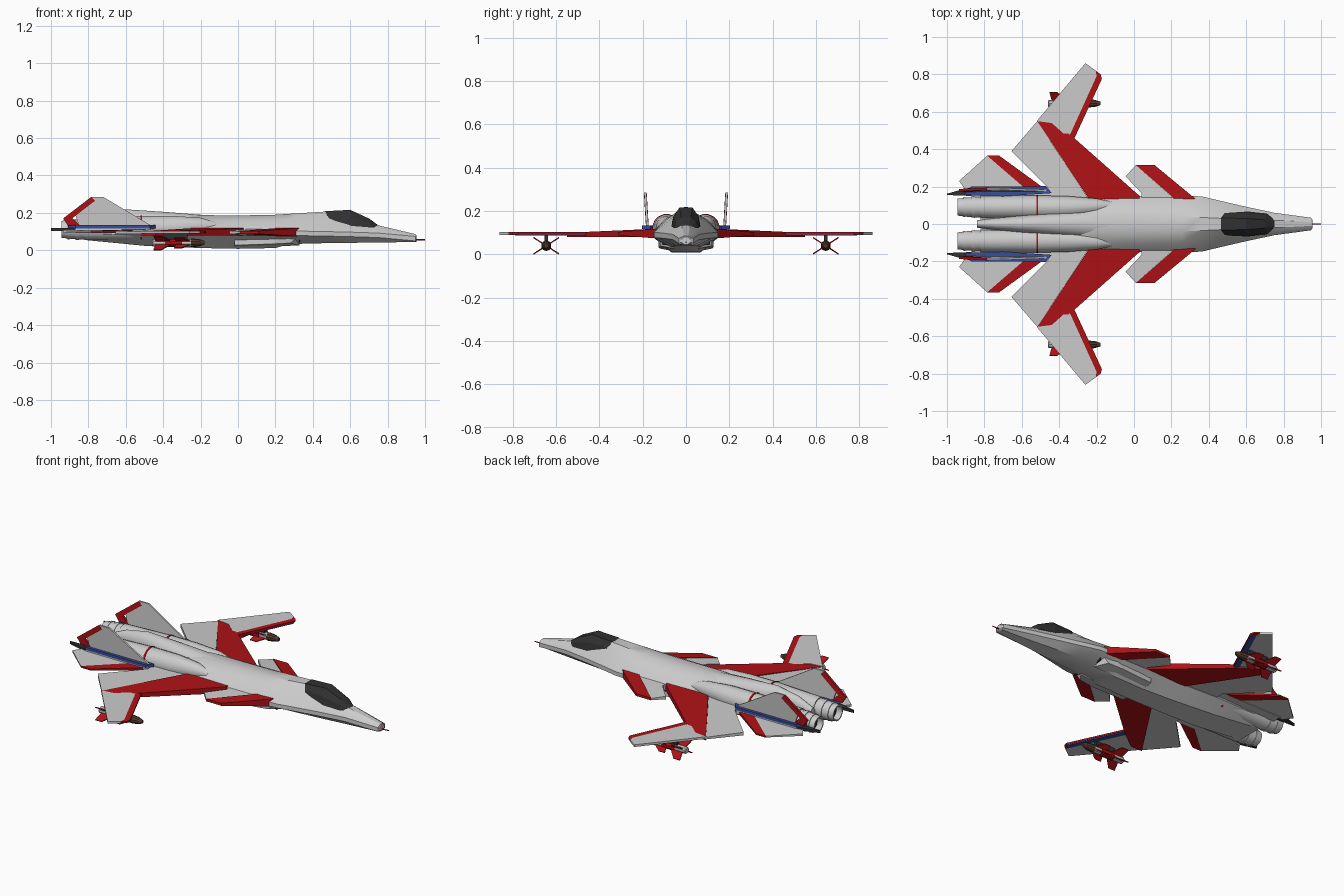
import bpy, bmesh, math
from mathutils import Vector

def mat(name, rgb):
    m = bpy.data.materials.new(name)
    m.diffuse_color = (*rgb, 1)
    return m

RED = mat("red", (0.42, 0.006, 0.008))
BLUE = mat("blue", (0.04, 0.075, 0.32))
DARK = mat("dark", (0.03, 0.03, 0.03))
BROWN = mat("brown", (0.09, 0.04, 0.025))

def loft(name, rings, color=None, mirror=False, smooth=True, caps=True):
    """Skin a list of equal-length point rings."""
    bm = bmesh.new()
    vs = [[bm.verts.new(p) for p in r] for r in rings]
    n = len(rings[0])
    for a, b in zip(vs, vs[1:]):
        for i in range(n):
            j = (i + 1) % n
            bm.faces.new((a[i], a[j], b[j], b[i]))
    if caps:
        bm.faces.new(vs[0])
        bm.faces.new(vs[-1])
    bmesh.ops.recalc_face_normals(bm, faces=bm.faces)
    me = bpy.data.meshes.new(name)
    bm.to_mesh(me)
    bm.free()
    ob = bpy.data.objects.new(name, me)
    bpy.context.collection.objects.link(ob)
    if color:
        me.materials.append(color)
    if smooth:
        me.shade_smooth()
        me.set_sharp_from_angle(angle=math.radians(32))
    if mirror:
        md = ob.modifiers.new("mirror", 'MIRROR')
        md.use_axis = (False, True, False)
    return ob

def oval(x, cy, cz, ry, rz, n=16):
    return [(x, cy + ry * math.cos(2 * math.pi * (i + .5) / n),
             cz + rz * math.sin(2 * math.pi * (i + .5) / n)) for i in range(n)]

def plate(name, pts, lo, hi, color=None):
    """Flat panel in plan view; lo and hi are (z at y=.15, slope in y)."""
    z = lambda f, y: f[0] + f[1] * (y - .15)
    return loft(name, [[(x, y, z(f, y)) for x, y in pts] for f in (lo, hi)],
                color, True, False)

def upright(name, pts, thick, color=None):
    """Fin panel in side view, leaning slightly outward."""
    y = lambda z: .178 + .06 * (z - .12)
    return loft(name, [[(x, y(z) + s * thick, z) for x, z in pts] for s in (-.5, .5)],
                color, True, False)

# fuselage: x, half width, its z, bottom z, bottom half width, shoulder y, shoulder z, top z, top half width
hull = []
for x, w, zm, zb, bw, sw, sz, zt, tw in [
    (.95, .033, .062, .045, .018, .022, .08, .086, .01),
    (.75, .06, .08, .041, .035, .045, .115, .133, .02),
    (.60, .092, .085, .04, .05, .065, .135, .165, .03),
    (.47, .122, .088, .038, .06, .075, .16, .207, .03),
    (.36, .148, .09, .036, .065, .09, .16, .20, .035),
    (.26, .15, .09, .03, .07, .10, .16, .194, .04),
    (.20, .15, .09, .012, .065, .10, .16, .19, .04),
    (0, .15, .092, .008, .065, .105, .155, .186, .045),
    (-.2, .142, .095, .012, .07, .10, .155, .188, .04),
    (-.5, .155, .095, .024, .08, .11, .13, .15, .04),
    (-.82, .14, .10, .055, .08, .09, .12, .13, .03)]:
    half = [(bw, zb), (w, zm - .012), (w, zm + .012), (sw, sz), (tw, zt)]
    hull.append([(x, y, z) for y, z in half] + [(x, -y, z) for y, z in reversed(half)])
loft("fuselage", hull)

# canopy
cab = []
for xb, xt, w, zb, tw, zt in [(.755, .75, .022, .122, .012, .134), (.71, .70, .056, .122, .022, .17),
                              (.61, .60, .067, .13, .03, .216), (.50, .465, .067, .142, .032, .209)]:
    xm, zm = (xb + xt) / 2, zb + (zt - zb) * .55
    half = [(xb, w, zb), (xm, w * .85, zm), (xt, tw, zt)]
    cab.append(half + [(x, -y, z) for x, y, z in reversed(half)])
loft("canopy", cab, DARK, smooth=False)

# nose probe
loft("nose_collar", [oval(.955, 0, .063, .022, .018, 8), oval(.948, 0, .063, .034, .022, 8)])
loft("nose_probe", [oval(.95, 0, .056, .004, .004, 6), oval(1, 0, .056, .003, .003, 6)], RED)

# dorsal spine
loft("spine", [oval(x, 0, cz, ry, rz) for x, ry, cz, rz in [
    (0, .08, .13, .053), (-.2, .075, .135, .056), (-.4, .062, .145, .062),
    (-.6, .045, .15, .07), (-.74, .032, .14, .055), (-.84, .02, .12, .03)]])

# engines with stepped nozzles
loft("nacelle", [oval(*s) for s in [
    (-.12, .10, .13, .02, .02), (-.2, .095, .13, .042, .045), (-.35, .09, .12, .06, .065),
    (-.52, .09, .118, .064, .066), (-.82, .09, .113, .06, .06)]], mirror=True)
loft("nacelle_band", [oval(x, .09, .118, .067, .069) for x in (-.512, -.522)], RED, True)
loft("nozzle", [oval(x, .09, .112, r, r) for x, r in [
    (-.80, .055), (-.85, .055), (-.85, .058), (-.87, .057), (-.87, .053), (-.90, .052),
    (-.90, .055), (-.912, .054), (-.912, .05), (-.943, .046), (-.943, .039), (-.90, .042)]], mirror=True)
loft("nozzle_inside", [oval(x, .09, .112, .041, .041) for x in (-.90, -.905)], DARK, True)

# cheek air intakes under the body
def box_ring(x, y0, y1, z0, z1):
    return [(x, y0, z0), (x - (.05 if z0 > .02 else 0), y1, z0 + .012), (x, y1, z1), (x, y0, z1)]
loft("intake", [box_ring(.33, .055, .12, .027, .08), box_ring(.24, .055, .128, .022, .08),
                box_ring(-.02, .06, .12, .015, .08)], mirror=True, smooth=False)
loft("intake_mouth", [[(x, .065, .04), (x, .11, .045), (x, .11, .07), (x, .065, .07)]
                      for x in (.332, .325)], DARK, True, False)

# main wing: red strake, grey flap, forward swept outer panel
ROOT_LO, ROOT_HI = (.08, 0), (.118, -.045)
plate("wing_leading_panel", [(.03, .13), (.03, .15), (-.32, .46), (-.44, .55), (-.517, .55), (-.245, .14), (-.24, .13)],
      ROOT_LO, ROOT_HI, RED)
plate("wing_trailing_panel", [(-.24, .13), (-.517, .55), (-.655, .39), (-.46, .195), (-.46, .13)],
      (.086, 0), (.112, -.033))
OUT_LO, OUT_HI = (.09, 0), (.103, 0)
plate("wing_outer_panel", [(-.35, .46), (-.2, .79), (-.205, .82), (-.26, .86), (-.52, .55), (-.44, .54)], OUT_LO, OUT_HI)
plate("wing_outer_edge", [(-.32, .455), (-.172, .775), (-.178, .80), (-.205, .82), (-.2, .79), (-.352, .46)],
      (.093, 0), OUT_HI, RED)
plate("wing_edge_underside", [(-.322, .46), (-.174, .775), (-.2, .79), (-.35, .47)], (.087, 0), (.093, 0), BLUE)

# canards
plate("canard_leading", [(.33, .13), (.31, .15), (.11, .315), (.01, .315), (.20, .15), (.22, .13)],
      (.075, .08), (.118, -.09), RED)
plate("canard_trailing", [(.21, .14), (.01, .315), (-.045, .255), (.04, .165), (.04, .13)],
      (.08, .06), (.112, -.07))

# tailplanes
plate("tailplane_leading", [(-.47, .18), (-.50, .205), (-.72, .365), (-.785, .365), (-.57, .18)],
      (.092, .02), (.112, -.03), RED)
plate("tailplane_trailing", [(-.57, .18), (-.785, .365), (-.935, .23), (-.90, .18)],
      (.095, .015), (.11, -.02))

# tail booms
plate("tail_boom", [(-.44, .165), (-.47, .202), (-.87, .2), (-.91, .155), (-.70, .148)],
      (.117, 0), (.134, 0), BLUE)
plate("tail_boom_base", [(-.45, .14), (-.47, .198), (-.87, .198), (-.87, .13)], (.092, 0), (.117, 0))
plate("tail_boom_tip", [(-.86, .198), (-.93, .182), (-1, .162), (-1, .155), (-.87, .15)],
      (.104, 0), (.118, 0), DARK)

# vertical fins with red trailing edge
upright("tail_fin", [(-.46, .13), (-.72, .285), (-.785, .285), (-.87, .19), (-.85, .13)], .011)
upright("tail_fin_edge", [(-.765, .264), (-.785, .285), (-.935, .17), (-.91, .132), (-.84, .13), (-.885, .172)], .013, RED)

# missiles on short pylons
MY, MZ = .645, .04
loft("missile_body", [oval(x, MY, MZ, r, r, 10) for x, r in [(-.46, .016), (-.455, .02), (-.25, .02)]], mirror=True)
loft("missile_seeker", [oval(x, MY, MZ, r, r, 10) for x, r in [(-.25, .024), (-.21, .02), (-.18, .01)]], BROWN, True)
loft("missile_collar", [oval(x, MY, MZ, .0225, .0225, 10) for x in (-.39, -.3)], RED, True)
plate("missile_pylon", [(-.40, .636), (-.27, .636), (-.27, .654), (-.40, .654)], (.055, 0), (.092, 0), DARK)
for tag, x0, x1, span in (("rear", -.44, -.36, 1), ("middle", -.33, -.25, .75)):
    for k, (sy, sz) in enumerate([(1, 1), (1, -1), (-1, 1), (-1, -1)]):
        d = Vector((0, .059 * sy * span, .038 * sz * span))
        nrm = Vector((0, -d.z, d.y)).normalized() * .003
        c = Vector((0, MY, MZ))
        prof = [c + d * .25 + Vector((x1, 0, 0)), c + d + Vector((x0 + .03, 0, 0)),
                c + d + Vector((x0 - .012, 0, 0)), c + d * .25 + Vector((x0, 0, 0))]
        loft(f"missile_{tag}_fin_{k}", [[p + nrm * s for p in prof] for s in (-1, 1)], RED, True, False)
